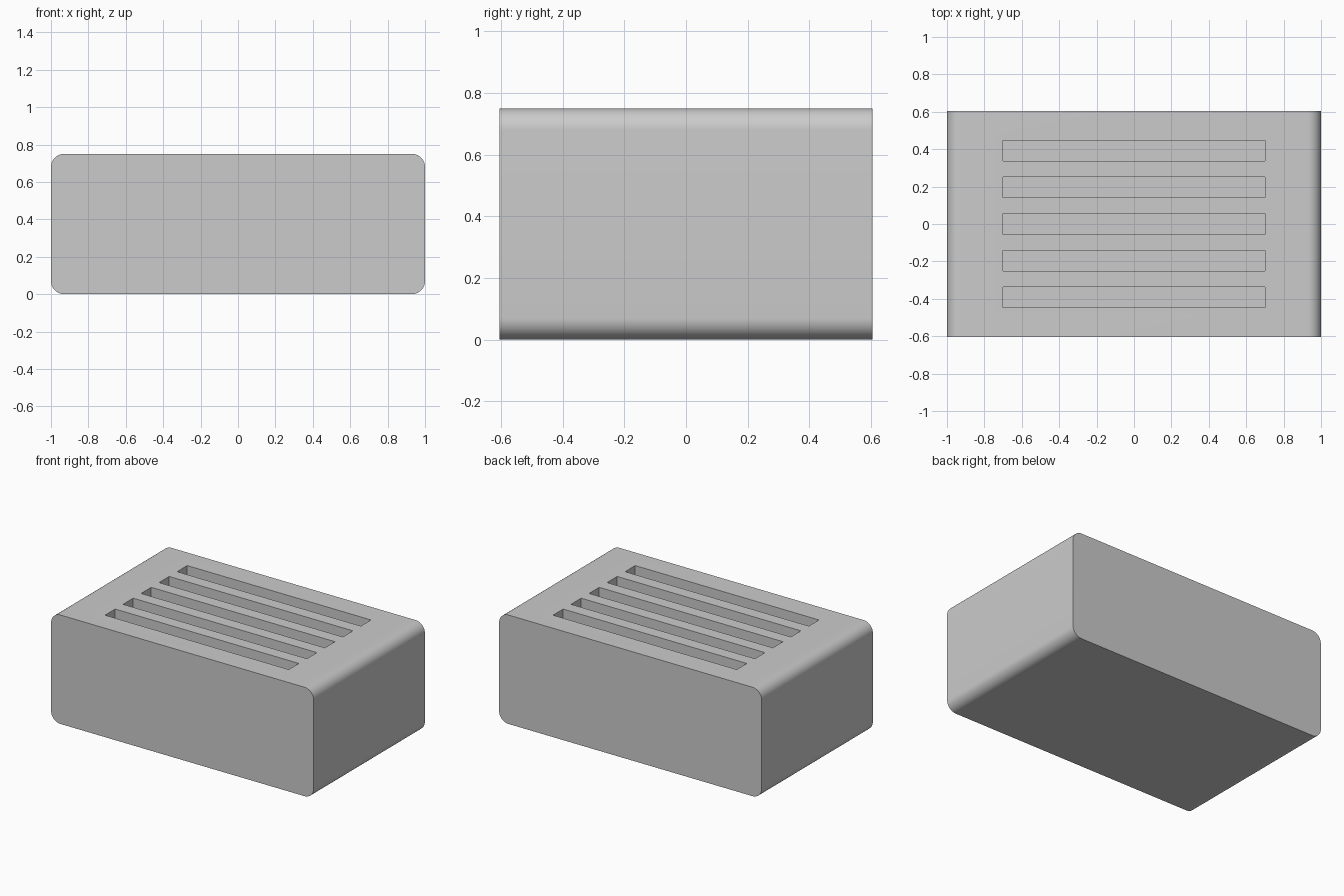
import bpy
import bmesh
from mathutils import Matrix

WIDTH, DEPTH, HEIGHT, RADIUS = 2.0, 1.21, 0.75, 0.07
SLOT_LENGTH, SLOT_WIDTH, SLOT_DEPTH, SLOT_PITCH = 1.4, 0.11, 0.15, 0.196

cube = bpy.data.objects.get("Cube")
if cube:
    bpy.data.objects.remove(cube, do_unlink=True)

grey = bpy.data.materials.new("plain grey")
grey.use_nodes = True
colour = (0.6, 0.6, 0.6, 1)
grey.diffuse_color = colour
grey.node_tree.nodes["Principled BSDF"].inputs["Base Color"].default_value = colour


def add_box(bm, size, centre):
    matrix = Matrix.Translation(centre) @ Matrix.Diagonal((*size, 1))
    bmesh.ops.create_cube(bm, size=1, matrix=matrix)


def make_object(name, bm):
    mesh = bpy.data.meshes.new(name)
    bm.to_mesh(mesh)
    bm.free()
    mesh.materials.append(grey)
    obj = bpy.data.objects.new(name, mesh)
    bpy.context.collection.objects.link(obj)
    return obj


# Block with its four front-to-back edges rounded
bm = bmesh.new()
add_box(bm, (WIDTH, DEPTH, HEIGHT), (0, 0, HEIGHT / 2))
long_edges = [e for e in bm.edges
              if abs(e.verts[0].co.y - e.verts[1].co.y) > DEPTH / 2]
bmesh.ops.bevel(bm, geom=long_edges, offset=RADIUS, segments=12,
                profile=0.5, affect='EDGES')
block = make_object("slotted_block", bm)

# Cutter for the five parallel slots in the top
bm = bmesh.new()
for i in range(-2, 3):
    add_box(bm, (SLOT_LENGTH, SLOT_WIDTH, SLOT_DEPTH * 2),
            (0, i * SLOT_PITCH, HEIGHT))
cutter = make_object("slot_cutter", bm)
cutter.hide_render = True

# Cut the slots, then drop the cutter
cut = block.modifiers.new("slots", 'BOOLEAN')
cut.operation = 'DIFFERENCE'
cut.solver = 'EXACT'
cut.object = cutter
bpy.ops.object.select_all(action='DESELECT')
bpy.context.view_layer.objects.active = block
block.select_set(True)
bpy.ops.object.modifier_apply(modifier=cut.name)
bpy.data.objects.remove(cutter, do_unlink=True)

# Smooth rounds, crisp ends and slots
bpy.ops.object.shade_smooth_by_angle(angle=0.5)
